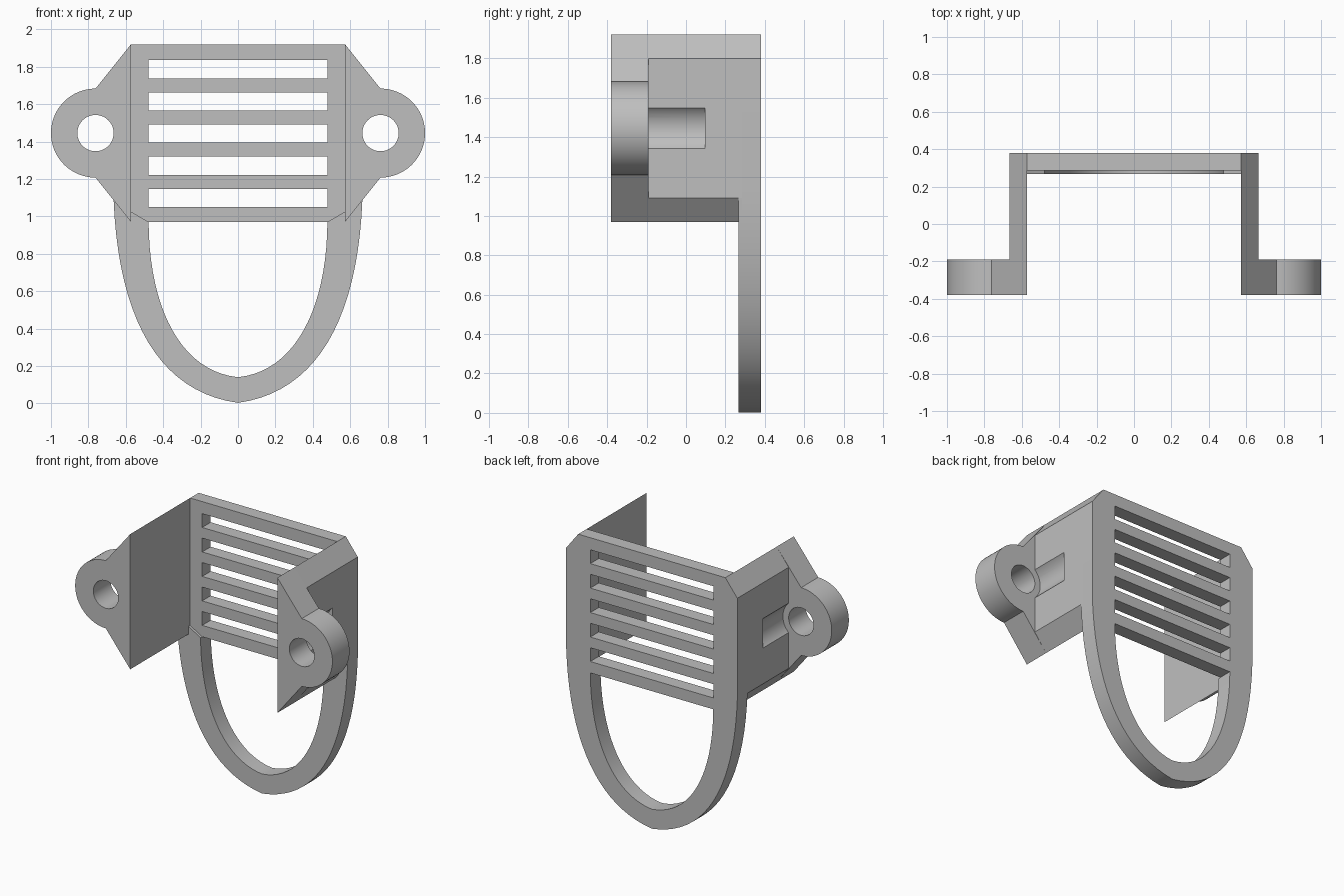
import bpy
import bmesh
from math import sin, cos, pi
from mathutils import Matrix

cube = bpy.data.objects.get("Cube")
if cube:
    bpy.data.objects.remove(cube, do_unlink=True)

grey = bpy.data.materials.new("matte grey")
grey.use_nodes = True
grey.diffuse_color = (0.52, 0.52, 0.52, 1)
grey.node_tree.nodes["Principled BSDF"].inputs["Base Color"].default_value = grey.diffuse_color


def arc(cx, cz, r, start, end, steps):
    angles = [start + (end - start) * i / steps for i in range(steps + 1)]
    return [(cx + r * cos(a), cz + r * sin(a)) for a in angles]


def circle(cx, cz, r):
    return arc(cx, cz, r, 0, 2 * pi, 48)[:-1]


def bezier(p, steps=20):
    pts = []
    for i in range(steps + 1):
        t = i / steps
        w = ((1 - t) ** 3, 3 * t * (1 - t) ** 2, 3 * t * t * (1 - t), t ** 3)
        pts.append(tuple(sum(k * q[a] for k, q in zip(w, p)) for a in (0, 1)))
    return pts


def mirrored(half):
    """Close a half outline that ends on the centre line."""
    return half + [(-x, z) for x, z in reversed(half[:-1])]


def prism(name, loops, y0, y1):
    """Extrude x-z outlines (the first is the border, the rest are holes) along y."""
    curve = bpy.data.curves.new(name, 'CURVE')
    curve.dimensions = '2D'
    curve.fill_mode = 'BOTH'
    curve.extrude = (y1 - y0) / 2
    for pts in loops:
        spline = curve.splines.new('POLY')
        spline.points.add(len(pts) - 1)
        for point, (x, z) in zip(spline.points, pts):
            point.co = (x, z, 0, 1)
        spline.use_cyclic_u = True
    temp = bpy.data.objects.new(name + " outline", curve)
    bpy.context.collection.objects.link(temp)
    graph = bpy.context.evaluated_depsgraph_get()
    mesh = bpy.data.meshes.new_from_object(temp.evaluated_get(graph))
    bpy.data.objects.remove(temp, do_unlink=True)

    mesh.transform(Matrix.Translation((0, (y0 + y1) / 2, 0)) @ Matrix.Rotation(pi / 2, 4, 'X'))
    bm = bmesh.new()
    bm.from_mesh(mesh)
    bmesh.ops.remove_doubles(bm, verts=bm.verts, dist=0.0001)
    bmesh.ops.recalc_face_normals(bm, faces=bm.faces)
    bm.to_mesh(mesh)
    bm.free()
    mesh.materials.clear()
    mesh.materials.append(grey)
    obj = bpy.data.objects.new(name, mesh)
    bpy.context.collection.objects.link(obj)
    return obj


def select(obj):
    bpy.ops.object.select_all(action='DESELECT')
    obj.select_set(True)
    bpy.context.view_layer.objects.active = obj


FRONT, EAR_BACK, LIP, PLATE, BACK = -0.38, -0.19, 0.267, 0.285, 0.38
INNER, OUTER, OPENING = 0.572, 0.665, 0.478
BOTTOM, TOP = 0.97, 1.92
EAR_X, EAR_Z, EAR_R = 0.762, 1.445, 0.238

outer_curve = bezier([(OUTER, 1.09), (0.64, 0.45), (0.42, 0.06), (0, 0.003)])
inner_curve = bezier([(OPENING, BOTTOM), (0.475, 0.5), (0.3, 0.17), (0, 0.14)])
parts = []

# Slotted back plate running down into the loop
border = mirrored([(INNER, TOP), (OUTER, 1.80)] + outer_curve)
slots = []
for i in range(5):
    z = 1.05 + 0.172 * i
    slots.append([(-OPENING, z), (OPENING, z), (OPENING, z + 0.097), (-OPENING, z + 0.097)])
parts.append(prism("slotted_back_plate", [border, mirrored(inner_curve)] + slots, PLATE, BACK))

# Slightly raised front layer of the loop
outer_loop = mirrored(outer_curve)
inner_loop = mirrored(inner_curve)
lip = outer_loop + [(-INNER, 1.025)] + inner_loop[::-1] + [(INNER, 1.025)]
parts.append(prism("loop_front_layer", [lip], LIP, PLATE))

for side, s in (("left", 1), ("right", -1)):
    def flip(pts):
        return [(s * x, z) for x, z in pts]

    # Side wall with a rounded pocket behind the mounting hole
    section = [(INNER, BOTTOM), (OUTER, 1.09), (OUTER, 1.80), (INNER, TOP)]
    wall = prism(side + "_side_wall", [flip(section)], EAR_BACK, PLATE)
    cutter = prism("pocket_cutter", [flip(circle(EAR_X, EAR_Z, 0.142))], EAR_BACK - 0.05, 0.097)
    cutter.hide_render = True
    cut = wall.modifiers.new("pocket", 'BOOLEAN')
    cut.operation = 'DIFFERENCE'
    cut.solver = 'EXACT'
    cut.object = cutter
    select(wall)
    bpy.ops.object.modifier_apply(modifier=cut.name)
    bpy.data.objects.remove(cutter, do_unlink=True)
    parts.append(wall)

    # Mounting ear with a round hole
    ear = [(INNER, BOTTOM)] + arc(EAR_X, EAR_Z, EAR_R, -pi / 2, pi / 2, 32) + [(INNER, TOP)]
    hole = circle(EAR_X, EAR_Z, 0.097)
    parts.append(prism(side + "_mounting_ear", [flip(ear), flip(hole)], FRONT, EAR_BACK))

for obj in parts:
    select(obj)
    bpy.ops.object.shade_smooth_by_angle()
